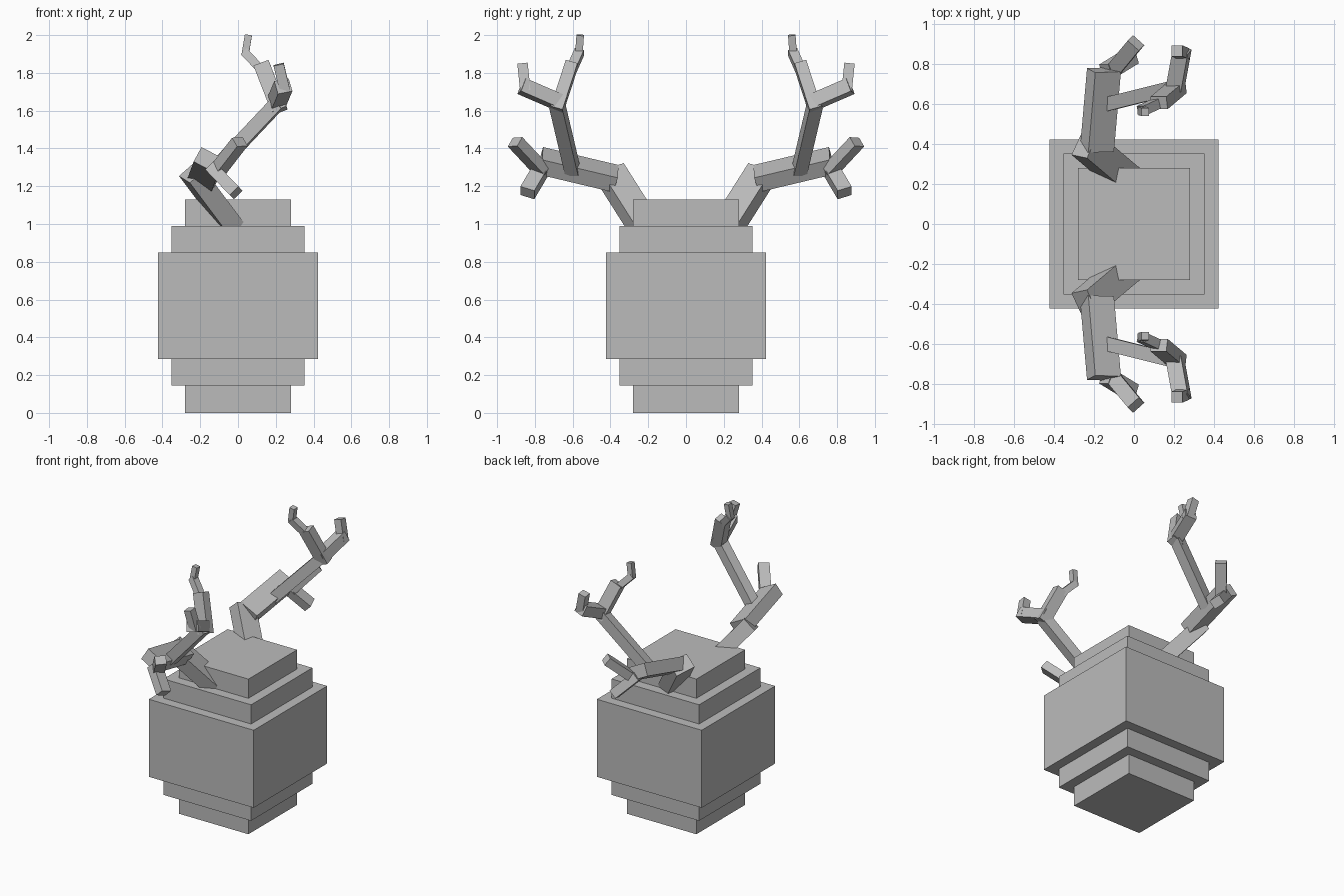
import bpy
import bmesh
from mathutils import Vector, Matrix

cube = bpy.data.objects.get("Cube")
if cube:
    bpy.data.objects.remove(cube, do_unlink=True)

# Single stone grey for everything
grey = bpy.data.materials.new("stone_grey")
grey.use_nodes = True
GREY = (0.5, 0.5, 0.5, 1)
grey.diffuse_color = GREY
grey.node_tree.nodes["Principled BSDF"].inputs["Base Color"].default_value = GREY


def add_box(name, matrix):
    """Unit cube moved by the matrix."""
    mesh = bpy.data.meshes.new(name)
    bm = bmesh.new()
    bmesh.ops.create_cube(bm, size=1, matrix=matrix)
    bm.to_mesh(mesh)
    bm.free()
    mesh.materials.append(grey)
    obj = bpy.data.objects.new(name, mesh)
    bpy.context.collection.objects.link(obj)


def add_branch(name, start, end, hint, width, depth):
    """Square-cut beam from start to end, its width lying towards hint."""
    start, end, hint = Vector(start), Vector(end), Vector(hint)
    axis = (end - start).normalized()
    side = (hint - axis * hint.dot(axis)).normalized()
    turn = Matrix((side, axis.cross(side), axis)).transposed().to_4x4()
    size = Matrix.Diagonal((width, depth, (end - start).length, 1))
    add_box(name, Matrix.Translation((start + end) / 2) @ turn @ size)


# Stepped body: three nested blocks
for name, width, low, high in (
    ("body_core", 0.56, 0, 1.13),
    ("body_step", 0.705, 0.145, 0.99),
    ("body_block", 0.845, 0.285, 0.85),
):
    add_box(name, Matrix.Translation((0, 0, (low + high) / 2))
            @ Matrix.Diagonal((width, width, high - low, 1)))

# Branches of one antler: start, end, width direction, width, depth
BRANCHES = {
    "root": ((-0.02, 0.21, 0.97), (-0.245, 0.4, 1.27), (0.06, 0.12, -0.04), 0.142, 0.104),
    "lower_beam": ((-0.185, 0.37, 1.24), (-0.15, 0.77, 1.335), (0.13, 0, -0.07), 0.145, 0.09),
    "outer_prong": ((-0.11, 0.76, 1.28), (0.01, 0.905, 1.435), (0.6, -0.6, 0), 0.075, 0.06),
    "low_prong": ((-0.14, 0.76, 1.3), (-0.01, 0.84, 1.165), (0, 1, 0), 0.08, 0.065),
    "upper_beam": ((-0.13, 0.6, 1.28), (0.21, 0.685, 1.64), (0, 1, 0.2), 0.07, 0.075),
    "inner_fork": ((0.22, 0.685, 1.6), (0.125, 0.605, 1.845), (1, 0, 0.4), 0.085, 0.065),
    "inner_prong": ((0.12, 0.605, 1.82), (0.035, 0.565, 1.91), (0, 1, 0), 0.05, 0.045),
    "inner_tip": ((0.037, 0.568, 1.89), (0.055, 0.56, 2.0), (1, 0, 0), 0.038, 0.04),
    "outer_fork": ((0.2, 0.65, 1.635), (0.24, 0.87, 1.73), (1, 0, 0.3), 0.08, 0.075),
    "outer_tip": ((0.25, 0.85, 1.7), (0.215, 0.865, 1.845), (1, 0, 0), 0.055, 0.055),
}

# The antlers mirror each other front to back
for place, sign in (("back", 1), ("front", -1)):
    flip = Vector((1, sign, 1))
    for name, (start, end, hint, width, depth) in BRANCHES.items():
        add_branch(f"{place}_antler_{name}", flip * Vector(start),
                   flip * Vector(end), flip * Vector(hint), width, depth)
